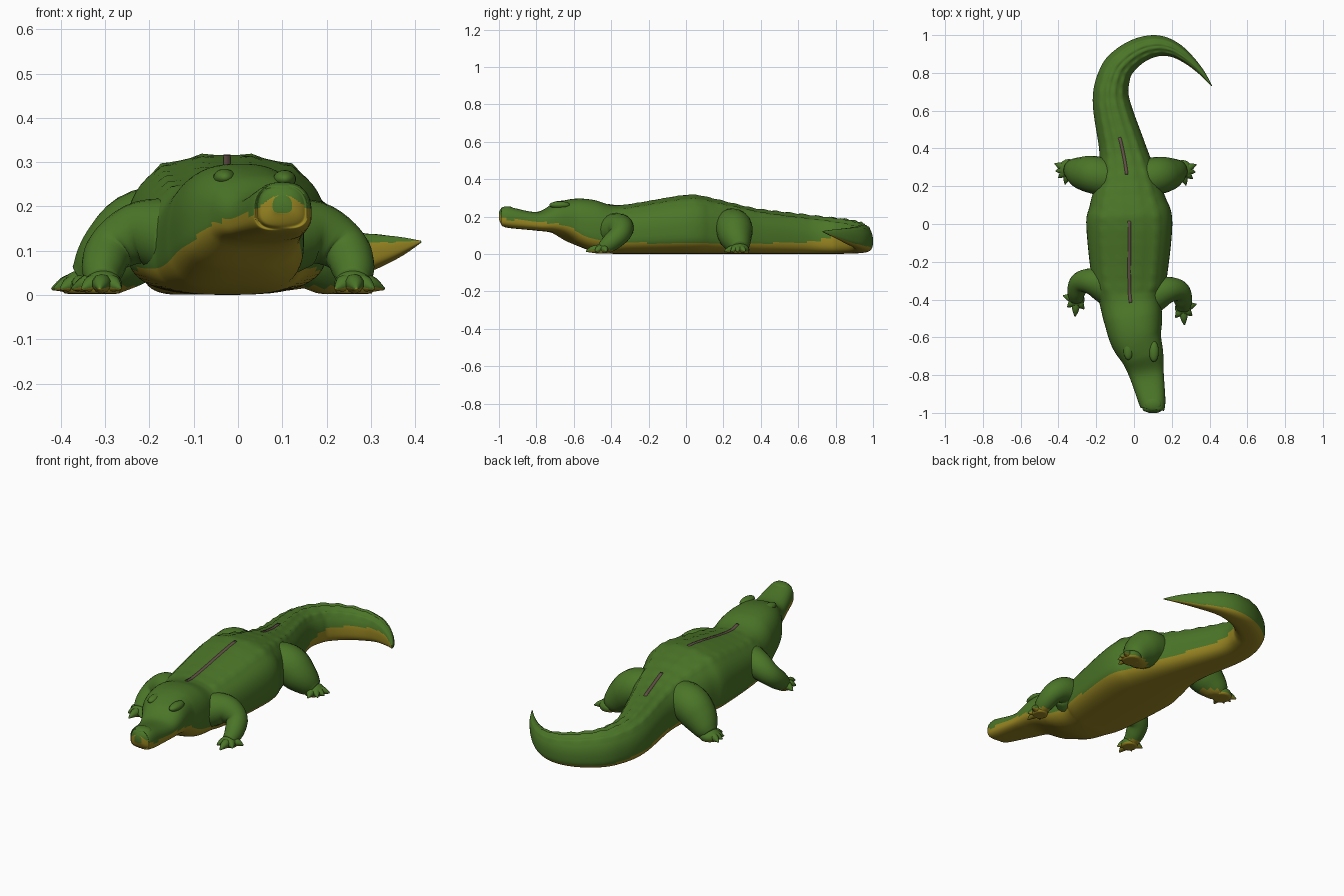
import bpy, bmesh, math
from mathutils import Vector

if "Cube" in bpy.data.objects:
    bpy.data.objects.remove(bpy.data.objects["Cube"])


def material(name, rgb):
    m = bpy.data.materials.new(name)
    m.diffuse_color = (*rgb, 1)
    m.use_nodes = True
    m.node_tree.nodes["Principled BSDF"].inputs["Base Color"].default_value = m.diffuse_color
    return m


GREEN = material("skin green", (0.07, 0.178, 0.021))
YELLOW = material("belly yellow", (0.32, 0.24, 0.016))
BROWN = material("back stripe brown", (0.125, 0.08, 0.065))


def clamp(v):
    return min(max(v, 0), 1)


def spline(rows, steps):
    """Catmull-Rom through rows of numbers."""
    out = []
    n = len(rows)
    for i in range(n - 1):
        a, b, c, d = rows[max(i - 1, 0)], rows[i], rows[i + 1], rows[min(i + 2, n - 1)]
        for k in range(steps):
            t = k / steps
            out.append([0.5 * (2 * q + (r - p) * t + (2 * p - 5 * q + 4 * r - s) * t * t
                               + (3 * q - p - 3 * r + s) * t ** 3)
                        for p, q, r, s in zip(a, b, c, d)])
    return out + [list(rows[-1])]


def skin_rings(bm, rings):
    """Join rings of points into a closed skin; returns side faces as (face, ring, column)."""
    vs = [[bm.verts.new(p) for p in ring] for ring in rings]
    n = len(vs[0])
    faces = []
    for i in range(len(vs) - 1):
        for j in range(n):
            k = (j + 1) % n
            faces.append((bm.faces.new((vs[i][j], vs[i][k], vs[i + 1][k], vs[i + 1][j])), i, j))
    bm.faces.new(vs[0])
    bm.faces.new(vs[-1])
    return faces


def finish(bm, name, mats):
    bmesh.ops.recalc_face_normals(bm, faces=bm.faces)
    for f in bm.faces:
        f.smooth = True
    me = bpy.data.meshes.new(name)
    bm.to_mesh(me)
    bm.free()
    for m in mats:
        me.materials.append(m)
    ob = bpy.data.objects.new(name, me)
    bpy.context.collection.objects.link(ob)


def signed_pow(v, e):
    return math.copysign(abs(v) ** e, v)


# Body, snout to tail tip: x, y, half width, bottom z, top z
BODY = [
    (.10, -1.0, .022, .185, .225),
    (.10, -.985, .052, .155, .245),
    (.098, -.95, .069, .14, .252),
    (.068, -.8, .091, .125, .225),
    (.045, -.7, .113, .11, .27),
    (.01, -.6, .138, .055, .295),
    (-.005, -.5, .155, .015, .29),
    (-.02, -.4, .165, .002, .262),
    (-.025, -.3, .197, .001, .264),
    (-.025, 0, .228, .001, .313),
    (-.03, .12, .202, .001, .3),
    (-.037, .25, .158, .001, .268),
    (-.062, .4, .124, .001, .234),
    (-.121, .65, .098, .001, .204),
    (-.102, .79, .085, .001, .188),
    (-.05, .865, .076, .002, .178),
    (.035, .922, .066, .005, .165),
    (.125, .943, .056, .012, .155),
    (.21, .924, .042, .028, .146),
    (.29, .87, .028, .052, .138),
    (.36, .8, .015, .085, .132),
    (.412, .73, .002, .118, .123),
]
STEPS, COLS = 12, 56
path = spline(BODY, STEPS)


def side_dir(rows, i):
    a, b = rows[max(i - 1, 0)], rows[min(i + 1, len(rows) - 1)]
    t = Vector((b[0] - a[0], b[1] - a[1], 0)).normalized()
    return Vector((t.y, -t.x, 0))


def body_ring(i, dist):
    x, y, hw, zb, zt = path[i]
    u = i / STEPS                                   # station number
    side = side_dir(path, i)
    mid = zb + 0.4 * (zt - zb)
    tail = clamp((u - 11.5) / 1.5)
    ridge = clamp(u - 7) * clamp((20 - u) / 4)
    tooth = 0.5 + 0.5 * math.cos(dist * 2 * math.pi / 0.075)
    pts = []
    for j in range(COLS):
        a = 2 * math.pi * (j + 0.5) / COLS
        c, s = math.cos(a), math.sin(a)
        e = 0.78 + 0.15 * tail if s > 0 else 0.66
        px, pz = signed_pow(c, e), signed_pow(s, e)
        z = mid + pz * ((zt - mid) if s > 0 else (mid - zb))
        if s > 0:                                   # rows of back scutes
            bump = sum(math.exp(-((abs(px) - q) / 0.07) ** 2) for q in (0.2, 0.64))
            z += 0.011 * ridge * bump * (0.45 + 0.55 * tooth)
        p = Vector((x, y, 0)) + side * hw * px
        pts.append((p.x, p.y, max(z, 0)))
    return pts


rings, dist = [], 0
for i, row in enumerate(path):
    dist += math.dist(row[:2], path[max(i - 1, 0)][:2])
    rings.append(body_ring(i, dist))
bm = bmesh.new()
for f, i, j in skin_rings(bm, rings):               # yellow belly, higher inside the tail curl
    y, zb, u = path[i][1], path[i][3], i / STEPS
    curl = 0.035 * clamp((u - 12.5) / 2) * clamp((21 - u) / 2)
    limit = 0.058 + zb * (0.9 if y < 0 else 0.55) + curl * math.cos(2 * math.pi * (j + 1) / COLS)
    f.material_index = int(f.calc_center_median().z < limit)
finish(bm, "body", [GREEN, YELLOW])

# Thin stripes along the spine
for n, (y0, y1) in enumerate(((-0.42, 0.03), (0.26, 0.48))):
    rows = [r for r in path if y0 <= r[1] <= y1 and r[0] < 0.05]
    rings = []
    for i, r in enumerate(rows):
        s = side_dir(rows, i) * 0.008
        rings.append([(r[0] + k * s.x, r[1] + k * s.y, r[4] + dz)
                      for k, dz in ((-1, -0.004), (1, -0.004), (1, 0.003), (-1, 0.003))])
    bm = bmesh.new()
    skin_rings(bm, rings)
    finish(bm, f"back_stripe_{n + 1}", [BROWN])


def add_tube(bm, rows, steps=5, cols=20):
    """Round limb through points x, y, z, radius; flattened where it meets the ground."""
    rows = spline(rows, steps)
    pts = [Vector(r[:3]) for r in rows]
    rings, prev = [], Vector((0, 0, 1))
    for i, p in enumerate(pts):
        t = (pts[min(i + 1, len(pts) - 1)] - pts[max(i - 1, 0)]).normalized()
        u = (prev - t * prev.dot(t)).normalized()
        prev, v = u, t.cross(u)
        ring = []
        for j in range(cols):
            a = 2 * math.pi * j / cols
            q = p + (u * math.cos(a) + v * math.sin(a)) * max(rows[i][3], 0.001)
            ring.append((q.x, q.y, max(q.z, 0.003)))
        rings.append(ring)
    skin_rings(bm, rings)


def add_ball(bm, centre, size):
    for v in bmesh.ops.create_uvsphere(bm, u_segments=20, v_segments=12, radius=1)["verts"]:
        v.co = Vector(centre) + Vector([a * b for a, b in zip(v.co, size)])
        v.co.z = max(v.co.z, 0.003)


def build_leg(name, joints, toes):
    bm = bmesh.new()
    add_tube(bm, joints)
    fx, fy, _, r = joints[-1]
    add_ball(bm, (fx, fy, 0.022), (r * 1.2, r * 1.2, 0.036))
    for tx, ty in toes:
        mx, my = fx + 0.55 * (tx - fx), fy + 0.55 * (ty - fy)
        add_tube(bm, [(fx, fy, .025, .024), (mx, my, .025, .02), (tx, ty, .014, .003)], 4, 10)
    bmesh.ops.recalc_face_normals(bm, faces=bm.faces)
    bm.normal_update()
    for f in bm.faces:                              # yellow soles
        f.material_index = int(f.normal.z < -0.3 and f.calc_center_median().z < 0.02)
    finish(bm, name, [GREEN, YELLOW])


def build_leg_pair(name, joints, toes, axis, shift):
    """Left leg, then its mirror about x = axis moved along y by shift."""
    build_leg(name + "_left", joints, toes)
    build_leg(name + "_right", [(2 * axis - x, y + shift, z, r) for x, y, z, r in joints],
              [(2 * axis - x, y + shift) for x, y in toes])


# Legs: joints (x, y, z, radius) and toe tips (x, y)
build_leg_pair("front_leg",
               [(-.14, -.34, .13, .09), (-.22, -.305, .14, .072), (-.285, -.31, .105, .056),
                (-.305, -.36, .06, .048), (-.305, -.40, .03, .036)],
               [(-.375, -.38), (-.352, -.44), (-.312, -.49), (-.265, -.45)], -.0225, -.045)
build_leg_pair("hind_leg",
               [(-.13, .24, .14, .10), (-.21, .26, .14, .10), (-.27, .27, .095, .09),
                (-.32, .285, .05, .065), (-.345, .29, .03, .045)],
               [(-.42, .32), (-.415, .28), (-.40, .245), (-.365, .21)], -.045, -.005)

# Brow bumps over the eyes and nostril bump
for name, c, size in (("brow_left", (-.03, -.665, .265), (.026, .055, .02)),
                      ("brow_right", (.105, -.675, .262), (.026, .055, .02)),
                      ("nostril_bump", (.1, -.955, .24), (.045, .035, .015))):
    bm = bmesh.new()
    add_ball(bm, c, size)
    finish(bm, name, [GREEN])
